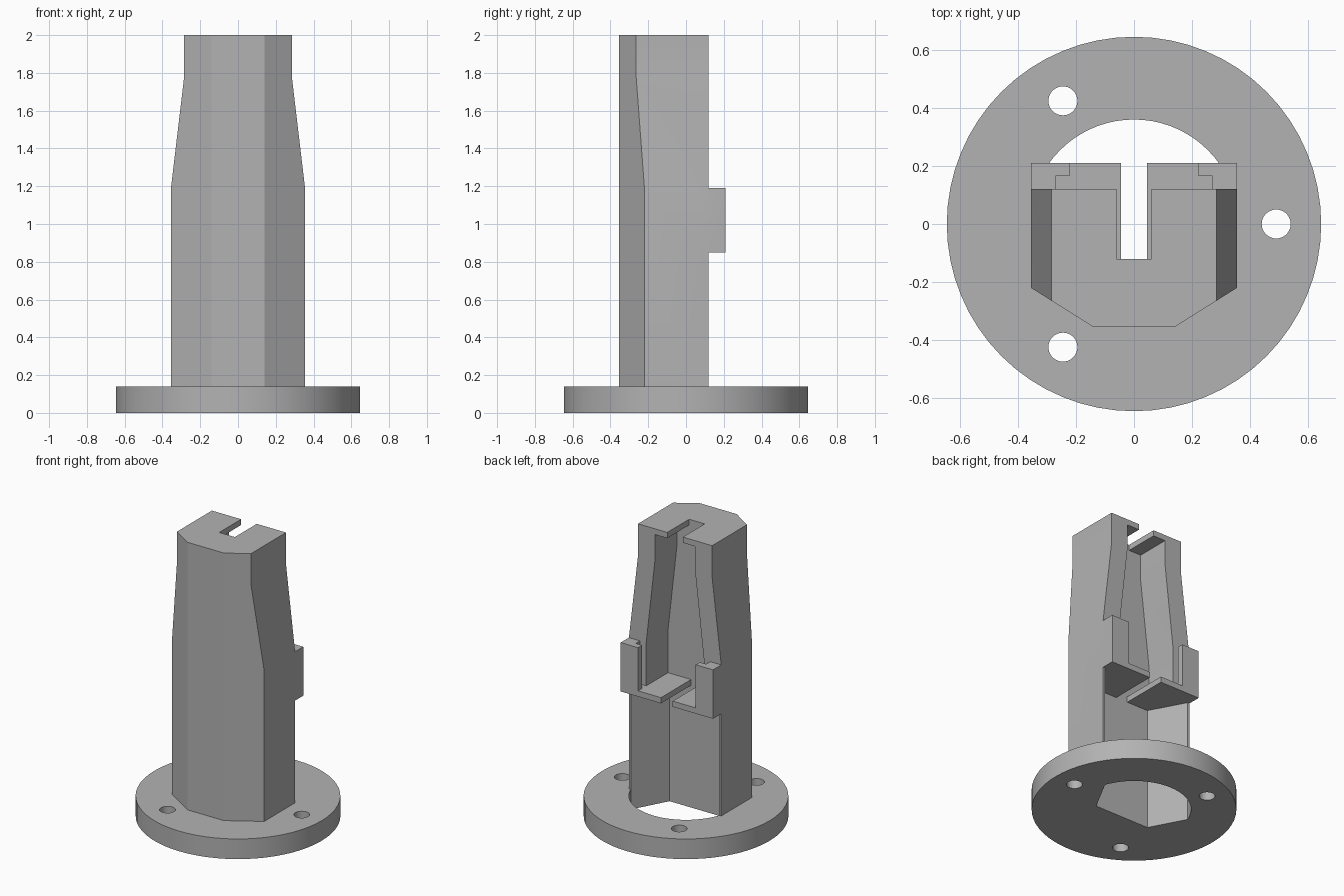
import bpy, bmesh, math

if "Cube" in bpy.data.objects:
    bpy.data.objects.remove(bpy.data.objects["Cube"])

grey = bpy.data.materials.new("plain_grey")
grey.diffuse_color = (0.45, 0.45, 0.45, 1)
grey.use_nodes = True
grey.node_tree.nodes["Principled BSDF"].inputs["Base Color"].default_value = grey.diffuse_color


def loft(name, rings):
    """Closed solid through rings of equal point count, given as (z, [(x, y), ...])."""
    bm = bmesh.new()
    loops = [[bm.verts.new((x, y, z)) for x, y in pts] for z, pts in rings]
    n = len(loops[0])
    for low, high in zip(loops, loops[1:]):
        for i in range(n):
            j = (i + 1) % n
            bm.faces.new((low[i], low[j], high[j], high[i]))
    bm.faces.new(loops[0][::-1])
    bm.faces.new(loops[-1])
    bmesh.ops.recalc_face_normals(bm, faces=bm.faces)
    mesh = bpy.data.meshes.new(name)
    bm.to_mesh(mesh)
    bm.free()
    mesh.materials.append(grey)
    obj = bpy.data.objects.new(name, mesh)
    bpy.context.collection.objects.link(obj)
    return obj


def prism(name, pts, z0, z1):
    return loft(name, [(z0, pts), (z1, pts)])


def rect(w, y0, y1):
    return [(-w, y0), (w, y0), (w, y1), (-w, y1)]


def circle(r, n, cx=0, cy=0):
    return [(cx + r * math.cos(2 * math.pi * i / n),
             cy + r * math.sin(2 * math.pi * i / n)) for i in range(n)]


def combine(target, tool, operation):
    mod = target.modifiers.new(operation.lower(), 'BOOLEAN')
    mod.operation, mod.solver, mod.object = operation, 'EXACT', tool
    bpy.context.view_layer.objects.active = target
    bpy.ops.object.modifier_apply(modifier=mod.name)
    bpy.data.objects.remove(tool)


def section(w):
    """Outer plan of the column: flat back, chamfered front corners."""
    y = -0.355 + (w - 0.14) * 0.135 / 0.215
    return [(-w, 0.12), (-w, y), (-0.14, -0.355), (0.14, -0.355), (w, y), (w, 0.12)]


# Round flange, tapered column and rear ear block
holder = prism("flanged_holder", circle(0.645, 64), 0, 0.14)
column = loft("column", [(0.07, section(0.355)), (1.19, section(0.355)),
                         (1.78, section(0.285)), (2.0, section(0.285))])
ears = prism("ears", rect(0.355, 0.08, 0.21), 0.85, 1.19)
combine(column, ears, 'UNION')
combine(holder, column, 'UNION')

# Lower cavity: trapezoid inside the column, round opening behind it
a0 = math.asin(0.12 / 0.36)
arc = [(0.36 * math.cos(a0 + (math.pi - 2 * a0) * i / 28),
        0.36 * math.sin(a0 + (math.pi - 2 * a0) * i / 28)) for i in range(29)]
combine(holder, prism("lower_cavity", [(-0.21, -0.12), (0.21, -0.12)] + arc, -0.1, 0.85),
        'DIFFERENCE')

# Upper cavity between shelf and top plate, following the outer taper
combine(holder, loft("upper_cavity", [(z, rect(w, -0.12, 0.3)) for z, w in
                                      ((0.89, 0.222), (1.19, 0.222), (1.78, 0.155), (1.96, 0.155))]),
        'DIFFERENCE')

# Slide-in groove behind the ear lips, slots in shelf and top plate
combine(holder, prism("groove", rect(0.27, 0.12, 0.165), 0.89, 1.25), 'DIFFERENCE')
combine(holder, prism("shelf_slot", rect(0.045, -0.12, 0.3), 0.8, 0.95), 'DIFFERENCE')
combine(holder, prism("top_slot", rect(0.06, -0.12, 0.3), 1.9, 2.1), 'DIFFERENCE')

# Three screw holes
for k in range(3):
    a = k * 2 * math.pi / 3
    hole = prism("screw_hole", circle(0.05, 32, 0.49 * math.cos(a), 0.49 * math.sin(a)), -0.1, 0.3)
    combine(holder, hole, 'DIFFERENCE')

# Smooth round walls, crisp edges
bpy.ops.object.select_all(action='DESELECT')
holder.select_set(True)
bpy.context.view_layer.objects.active = holder
bpy.ops.object.shade_smooth_by_angle(angle=math.radians(20))
